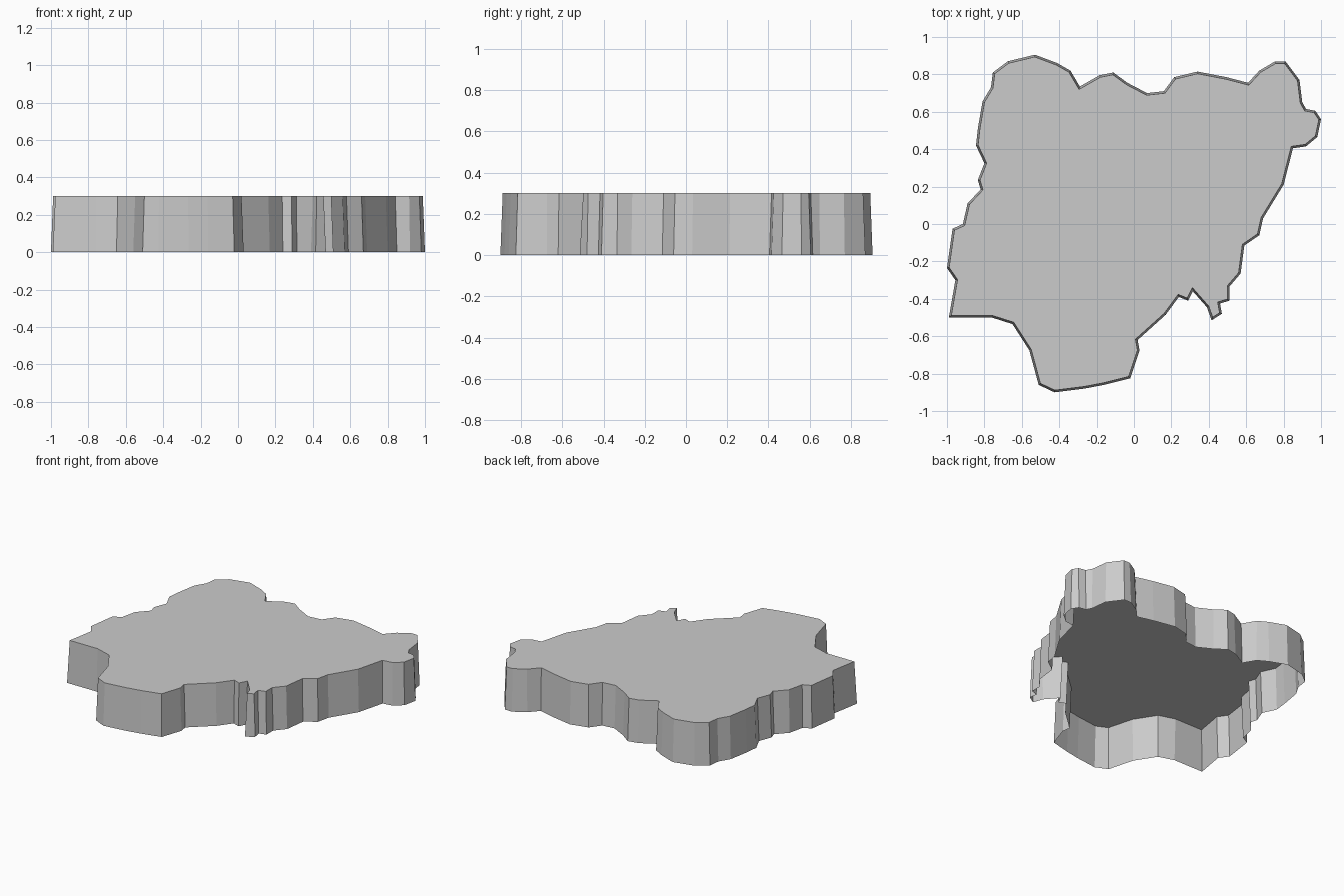
import bpy, bmesh

HEIGHT = 0.3
TAPER = 0.011

# Plan outline, clockwise from the lower left corner
outline = [
    (-.99, -.50), (-.955, -.30), (-1, -.235), (-.97, -.025), (-.915, 0),
    (-.89, .11), (-.82, .185), (-.835, .235), (-.80, .325), (-.845, .42),
    (-.835, .51), (-.81, .655), (-.765, .73), (-.755, .81), (-.675, .87),
    (-.53, .905), (-.41, .86), (-.34, .82), (-.29, .735), (-.185, .795),
    (-.11, .81), (-.035, .755), (.07, .70), (.16, .71), (.215, .785),
    (.34, .815), (.495, .785), (.61, .755), (.67, .82), (.755, .87),
    (.81, .87), (.885, .77), (.90, .65), (.92, .615), (.97, .605),
    (1, .56), (.98, .465), (.92, .415), (.85, .405), (.80, .21),
    (.69, .03), (.67, -.06), (.59, -.115), (.57, -.265), (.51, -.335),
    (.51, -.41), (.46, -.425), (.47, -.48), (.415, -.515), (.39, -.445),
    (.315, -.36), (.29, -.41), (.24, -.39), (.17, -.485), (.02, -.62),
    (.03, -.675), (-.02, -.825), (-.16, -.86), (-.265, -.88), (-.425, -.90),
    (-.51, -.86), (-.56, -.675), (-.65, -.535), (-.76, -.50),
]

# Inset the flat plate and lift its inner face: tapered walls, closed top, open base
bm = bmesh.new()
plate = bm.faces.new([bm.verts.new((x, y, 0)) for x, y in reversed(outline)])
bm.normal_update()
bmesh.ops.inset_region(bm, faces=[plate], thickness=TAPER, use_even_offset=True,
                       use_boundary=True)
for v in plate.verts:
    v.co.z = HEIGHT
bm.normal_update()

mesh = bpy.data.meshes.new("map_slab")
bm.to_mesh(mesh)
bm.free()
slab = bpy.data.objects.new("map_slab", mesh)
bpy.context.collection.objects.link(slab)
